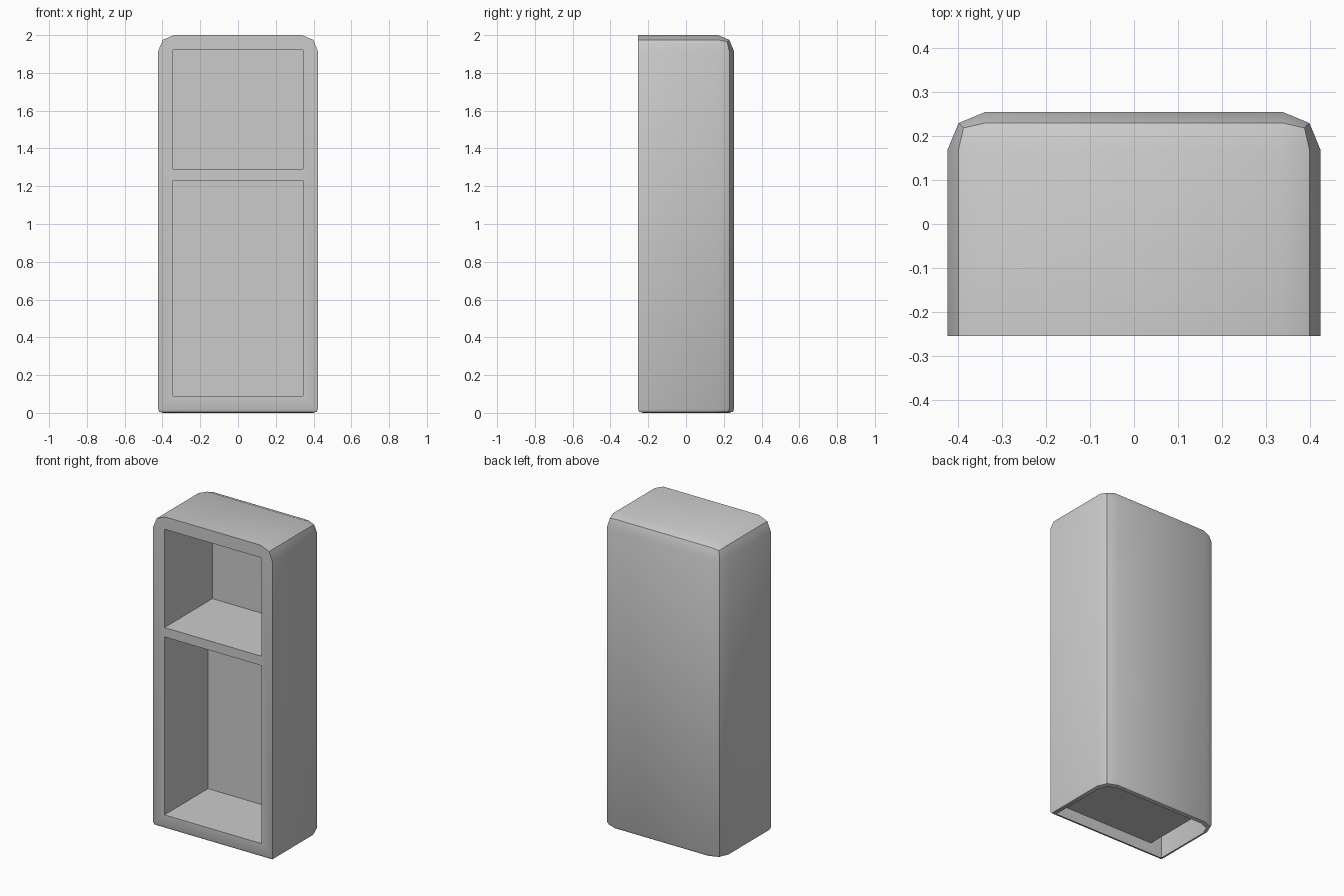
import bpy, bmesh, math
from mathutils import Vector, Matrix

if "Cube" in bpy.data.objects:
    bpy.data.objects.remove(bpy.data.objects["Cube"])

W, D, H = 0.423, 0.254, 2.0      # half width, half depth, height
LIP = 0.02                       # height of the turned-in bottom rim

bm = bmesh.new()

# Outer shell: box from the rim up, rounded on the back and top edges
bmesh.ops.create_cube(bm, size=1, matrix=Matrix.Translation((0, 0, (H + LIP) / 2))
                      @ Matrix.Diagonal((2 * W, 2 * D, H - LIP, 1)))


def on_front(e):
    return all(v.co.y < -D + 1e-4 for v in e.verts)


def on_bottom(e):
    return all(v.co.z < LIP + 1e-4 for v in e.verts)


def is_rounded(e):
    return not on_front(e) and not on_bottom(e)


bmesh.ops.bevel(bm, geom=[e for e in bm.edges if is_rounded(e)], offset=0.085,
                segments=2, profile=0.5, affect='EDGES')

# Open the bottom and the front
bm.normal_update()
open_faces = [f for f in bm.faces if f.normal.z < -0.99 or f.normal.y < -0.99]
bmesh.ops.delete(bm, geom=open_faces, context='FACES_ONLY')
bottom_front = [e for e in bm.edges if on_front(e) and on_bottom(e)]
front_edges = [e for e in bm.edges if on_front(e)]

# Front frame with two openings, each running back into a compartment
openings = []
for z0, z1, depth in ((0.09, 1.23, 0.44), (1.29, 1.92, 0.485)):
    vs = [bm.verts.new((x, -D, z)) for x, z in
          ((-0.343, z0), (0.343, z0), (0.343, z1), (-0.343, z1))]
    loop = [bm.edges.new((vs[i], vs[(i + 1) % 4])) for i in range(4)]
    openings.append((vs, depth))
    front_edges += loop
bmesh.ops.triangle_fill(bm, edges=front_edges, use_beauty=True, use_dissolve=False,
                        normal=(0, -1, 0))
for vs, depth in openings:
    back = [bm.verts.new(v.co + Vector((0, depth, 0))) for v in vs]
    for i in range(4):
        j = (i + 1) % 4
        bm.faces.new((vs[i], vs[j], back[j], back[i]))
    bm.faces.new(back)

# Bottom rim turned inward in two small steps
for z, inset in ((0.006, 0.006), (0.0, 0.02)):
    rim = [e for e in bm.edges if e.is_boundary]
    ext = bmesh.ops.extrude_edge_only(bm, edges=rim)
    for v in [g for g in ext['geom'] if isinstance(g, bmesh.types.BMVert)]:
        v.co = (v.co.x * (W - inset) / W, v.co.y * (D - inset) / D, z)

bmesh.ops.recalc_face_normals(bm, faces=bm.faces)
top = max(bm.faces, key=lambda f: f.calc_center_median().z)
if top.normal.z < 0:
    bmesh.ops.reverse_faces(bm, faces=bm.faces)

# Merge the flat triangles of the front frame
bmesh.ops.dissolve_limit(bm, angle_limit=math.radians(1), verts=[],
                         edges=[e for e in bm.edges if on_front(e)])

mesh = bpy.data.meshes.new("cabinet_body")
bm.to_mesh(mesh)
bm.free()
body = bpy.data.objects.new("cabinet_body", mesh)
bpy.context.collection.objects.link(body)
bpy.context.view_layer.objects.active = body
body.select_set(True)
bpy.ops.object.shade_smooth_by_angle(angle=math.radians(30))
